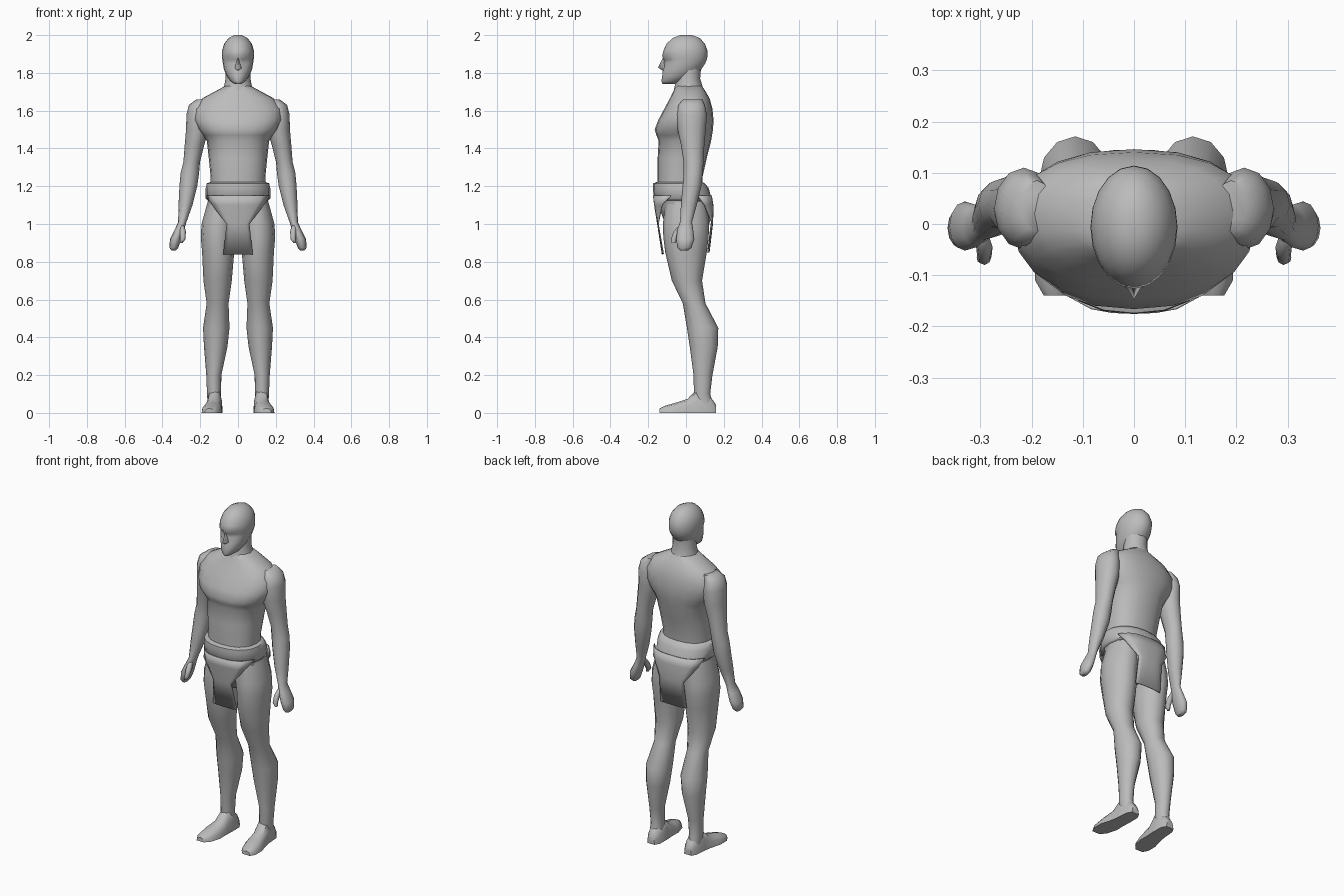
import bpy
import bmesh
from math import sin, cos, tau, radians, sqrt, copysign
from mathutils import Vector

default_cube = bpy.data.objects.get("Cube")
if default_cube:
    bpy.data.objects.remove(default_cube, do_unlink=True)

# One plain clay grey for the whole figure
clay = bpy.data.materials.new("clay grey")
clay.use_nodes = True
clay.diffuse_color = (0.5, 0.5, 0.5, 1)
shader = clay.node_tree.nodes["Principled BSDF"]
shader.inputs["Base Color"].default_value = clay.diffuse_color
shader.inputs["Roughness"].default_value = 0.8


def finish(name, bm, mirror=False, thickness=0, angle=50):
    """Turn a bmesh into a shaded object with optional mirror and thickness."""
    bmesh.ops.recalc_face_normals(bm, faces=bm.faces)
    mesh = bpy.data.meshes.new(name)
    bm.to_mesh(mesh)
    bm.free()
    mesh.materials.append(clay)
    obj = bpy.data.objects.new(name, mesh)
    bpy.context.collection.objects.link(obj)
    bpy.ops.object.select_all(action='DESELECT')
    obj.select_set(True)
    bpy.context.view_layer.objects.active = obj
    bpy.ops.object.shade_smooth_by_angle(angle=radians(angle))
    if thickness:
        solid = obj.modifiers.new("thickness", 'SOLIDIFY')
        solid.thickness = thickness
        solid.offset = 0
    if mirror:
        obj.modifiers.new("other side", 'MIRROR')
    return obj


def power(value, exponent):
    return copysign(abs(value) ** exponent, value)


def skin(rings):
    """Bridge a list of closed point loops and cap both ends."""
    bm = bmesh.new()
    loops = [[bm.verts.new(p) for p in ring] for ring in rings]
    for low, high in zip(loops, loops[1:]):
        for i in range(len(low)):
            j = (i + 1) % len(low)
            bm.faces.new((low[i], low[j], high[j], high[i]))
    bm.faces.new(loops[0])
    bm.faces.new(loops[-1])
    return bm


def tube(sections, sides=12, square=1.0):
    """Upright form; each section is height, centre x, centre y, radius x, radius y."""
    rings = []
    for z, cx, cy, rx, ry in sections:
        ring = []
        for i in range(sides):
            a = tau * i / sides
            ring.append(Vector((cx + rx * power(cos(a), square),
                                cy + ry * power(sin(a), square), z)))
        rings.append(ring)
    return skin(rings)


def central(sections):
    """Sections on the body axis: height, half width, front y, back y."""
    return [(z, 0, (front + back) / 2, width, (back - front) / 2)
            for z, width, front, back in sections]


# Torso, with the chest overhanging the belly
finish("torso", tube(central([
    (1.19, .145, -.15, .085),
    (1.25, .145, -.15, .088),
    (1.35, .155, -.15, .11),
    (1.44, .165, -.145, .133),
    (1.47, .185, -.157, .138),
    (1.5, .21, -.166, .143),
    (1.55, .235, -.147, .146),
    (1.61, .235, -.115, .14),
    (1.665, .19, -.085, .125),
    (1.7, .125, -.068, .105),
    (1.73, .07, -.055, .085),
]), 20, .86), angle=45)

# Neck
finish("neck", tube(central([
    (1.66, .1, -.075, .11),
    (1.72, .075, -.062, .09),
    (1.77, .066, -.05, .075),
    (1.83, .066, -.05, .08),
])))

# Head, with eye sockets pressed into the front of the skull
head = tube(central([
    (1.742, .018, -.125, -.06),
    (1.755, .04, -.13, -.01),
    (1.785, .06, -.126, .045),
    (1.82, .075, -.122, .082),
    (1.85, .08, -.118, .102),
    (1.87, .083, -.118, .11),
    (1.89, .085, -.126, .114),
    (1.92, .084, -.119, .113),
    (1.955, .073, -.102, .1),
    (1.985, .05, -.07, .072),
    (2, .02, -.03, .03),
]), 20)
for v in head.verts:
    if v.co.y < -.07 and .02 < abs(v.co.x) < .06 and 1.84 < v.co.z < 1.88:
        v.co.y += .012
finish("head", head, angle=60)

# Nose, a small wedge from the brow to the lip
nose = bmesh.new()
brow, tip, left, right, lip = [nose.verts.new(p) for p in (
    (0, -.12, 1.885), (0, -.148, 1.828), (.02, -.112, 1.822),
    (-.02, -.112, 1.822), (0, -.118, 1.808))]
for face in ((brow, left, tip), (brow, tip, right), (tip, left, lip),
             (tip, lip, right), (brow, right, lip, left)):
    nose.faces.new(face)
finish("nose", nose, angle=80)

# Arms from shoulder to fingertips
finish("arms", tube([
    (1.66, .19, .035, .03, .05),
    (1.63, .21, .03, .05, .07),
    (1.58, .215, .03, .058, .08),
    (1.5, .215, .03, .06, .075),
    (1.42, .23, .035, .052, .062),
    (1.33, .245, .04, .044, .053),
    (1.27, .255, .038, .049, .05),
    (1.2, .263, .032, .047, .05),
    (1.1, .278, .015, .037, .042),
    (1.01, .295, 0, .022, .032),
    (.97, .31, -.004, .025, .042),
    (.92, .33, -.004, .03, .048),
    (.875, .34, -.008, .024, .038),
    (.86, .34, -.01, .012, .022),
]), mirror=True)

# Thumbs
finish("thumbs", tube([
    (1, .298, -.015, .012, .015),
    (.96, .292, -.045, .016, .02),
    (.92, .292, -.064, .014, .016),
    (.9, .3, -.066, .007, .01),
], 8), mirror=True)

# Hips under the cloth
finish("hips", tube(central([
    (.93, .04, -.06, .07),
    (1, .13, -.11, .125),
    (1.08, .16, -.14, .13),
    (1.16, .16, -.155, .115),
]), 16, .9))

# Legs from hip to ankle
finish("legs", tube([
    (1.12, .09, 0, .07, .11),
    (1, .103, 0, .09, .122),
    (.93, .11, 0, .087, .12),
    (.85, .105, 0, .085, .11),
    (.7, .108, .005, .075, .08),
    (.58, .108, .043, .058, .06),
    (.45, .115, .088, .07, .083),
    (.35, .118, .094, .062, .074),
    (.2, .128, .09, .04, .05),
    (.1, .127, .085, .037, .043),
    (.03, .125, .1, .035, .05),
]), mirror=True)


# Feet, flat soled arches lofted from heel to toe and turned slightly out
def arch(y, cx, half_width, height, sides=12):
    return [Vector((cx + half_width * power(cos(tau * i / sides), .7), y,
                    max(0, height * sin(tau * i / sides))))
            for i in range(sides // 2 + 1)]


finish("feet", skin([arch(*section) for section in (
    (.158, .122, .024, .045),
    (.13, .122, .04, .085),
    (.06, .124, .043, .13),
    (.01, .13, .046, .075),
    (-.05, .138, .055, .055),
    (-.11, .147, .046, .038),
    (-.14, .152, .024, .024),
)]), mirror=True)

# Waistband, a closed roll around the hips
finish("waistband", tube(central([
    (1.125, .16, -.16, .125),
    (1.135, .171, -.17, .135),
    (1.19, .171, -.176, .12),
    (1.215, .165, -.174, .1),
    (1.222, .145, -.155, .085),
]), 20, .88))


# Loincloth flaps, narrow below and curved around the hips above
def flap(name, rows, facing, columns=8):
    bm = bmesh.new()
    grid = []
    for z, half_width, depth in rows:
        row = []
        for i in range(columns + 1):
            x = half_width * (2 * i / columns - 1)
            bend = sqrt(1 - min(1, abs(x) / .18) ** 3)
            row.append(bm.verts.new((x, facing * depth * bend, z)))
        grid.append(row)
    for upper, lower in zip(grid, grid[1:]):
        for i in range(columns):
            bm.faces.new((upper[i], upper[i + 1], lower[i + 1], lower[i]))
    finish(name, bm, thickness=.006)


flap("front_flap", [(1.15, .166, .172), (1.1, .135, .166),
                    (1, .06, .15), (.84, .078, .125)], -1)
flap("back_flap", [(1.15, .166, .134), (1.1, .145, .142),
                   (1.01, .08, .141), (.85, .085, .122)], 1)
